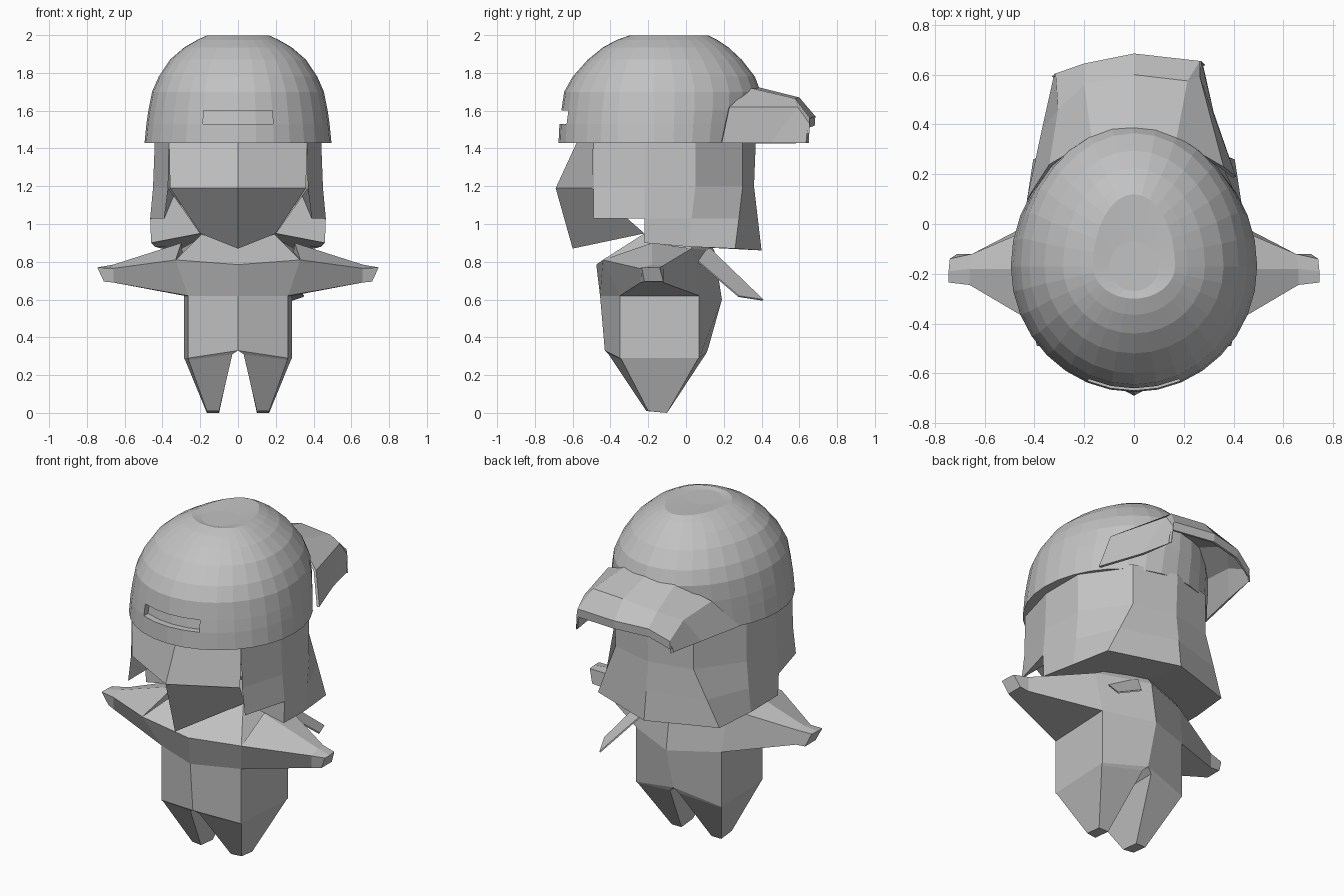
import bpy, bmesh, math

if "Cube" in bpy.data.objects:
    bpy.data.objects.remove(bpy.data.objects["Cube"])

grey = bpy.data.materials.new("grey")
grey.diffuse_color = (0.54, 0.54, 0.54, 1)
grey.use_nodes = True
grey.node_tree.nodes["Principled BSDF"].inputs["Base Color"].default_value = grey.diffuse_color


def finish(bm, name, both=False):
    """Optionally mirror across x, weld, orient and link the mesh."""
    if both:
        copy = bmesh.ops.duplicate(bm, geom=bm.verts[:] + bm.edges[:] + bm.faces[:])["geom"]
        for v in [g for g in copy if isinstance(g, bmesh.types.BMVert)]:
            v.co.x *= -1
        bmesh.ops.reverse_faces(bm, faces=[g for g in copy if isinstance(g, bmesh.types.BMFace)])
    bmesh.ops.remove_doubles(bm, verts=bm.verts[:], dist=0.001)
    bmesh.ops.recalc_face_normals(bm, faces=bm.faces[:])
    me = bpy.data.meshes.new(name)
    bm.to_mesh(me)
    bm.free()
    me.materials.append(grey)
    ob = bpy.data.objects.new(name, me)
    bpy.context.collection.objects.link(ob)
    return ob


def thicken(ob, amount):
    """Give an upward-facing sheet some thickness below it."""
    if sum(p.normal.z * p.area for p in ob.data.polygons) < 0:
        ob.data.flip_normals()
    ob.modifiers.new("thickness", "SOLIDIFY").thickness = amount


def skin(bm, strips, closed=False, caps=False):
    """Quads between neighbouring strips of equal length."""
    vs = [[bm.verts.new(p) for p in s] for s in strips]
    n = len(vs[0])
    for a, b in zip(vs, vs[1:]):
        for i in range(n if closed else n - 1):
            j = (i + 1) % n
            bm.faces.new((a[i], a[j], b[j], b[i]))
    if caps:
        bm.faces.new(vs[0])
        bm.faces.new(vs[-1])


def poly(bm, *pts):
    bm.faces.new([bm.verts.new(p) for p in pts])


# Cap dome: rings of (z, half width, front y, back y), longer towards the back
rings = [(1.43, .495, -.675, .36), (1.53, .485, -.67, .375), (1.6, .475, -.66, .39),
         (1.7, .455, -.645, .395), (1.78, .42, -.60, .365), (1.87, .36, -.52, .295),
         (1.935, .285, -.44, .225), (1.975, .215, -.365, .165), (1.998, .165, -.30, .12),
         (1.99, .1, -.27, -.07)]
SEG, MID = 32, -.17
bm = bmesh.new()
strips = []
for z, rx, y0, y1 in rings:
    ring = []
    for i in range(SEG):
        a = 2 * math.pi * i / SEG
        c = math.cos(a)
        ring.append((rx * math.sin(a), MID - c * ((MID - y0) if c > 0 else (y1 - MID)), z))
    strips.append(ring)
skin(bm, strips, closed=True, caps=True)
bmesh.ops.recalc_face_normals(bm, faces=bm.faces[:])
# Strap slot sunk into the front of the cap
slot = []
for f in bm.faces:
    c = f.calc_center_median()
    if 1.53 < c.z < 1.6 and abs(c.x) < .185 and c.y < -.4:
        slot.append(f)
ext = bmesh.ops.extrude_face_region(bm, geom=slot)["geom"]
bmesh.ops.translate(bm, vec=(0, .04, 0), verts=[g for g in ext if isinstance(g, bmesh.types.BMVert)])
bmesh.ops.delete(bm, geom=[f for f in slot if f.is_valid], context="FACES")
finish(bm, "cap_dome")

# Cap bill, arched over the back and slightly skewed, with a lip at its edge
bm = bmesh.new()
columns = [[(.41, .19, 1.43), (.32, .45, 1.43), (.275, .65, 1.43)],
           [(.36, .23, 1.62), (.265, .59, 1.62), (.27, .655, 1.53)],
           [(.17, .34, 1.72), (.215, .575, 1.665), (.265, .655, 1.56)],
           [(0, .36, 1.73), (0, .6, 1.67), (0, .685, 1.57)],
           [(-.17, .34, 1.71), (-.2, .56, 1.63), (-.2, .645, 1.56)],
           [(-.34, .24, 1.61), (-.305, .46, 1.57), (-.315, .605, 1.5)],
           [(-.43, .10, 1.43), (-.37, .38, 1.43), (-.32, .605, 1.43)]]
for i, col in enumerate(columns):
    x, y, z = col[-1]
    col.append((x, y - .004, max(z - .05, 1.43 - .002 * (i in (0, 6)))))
skin(bm, columns)
thicken(finish(bm, "cap_bill"), .015)

# Head: side panels, back and underside
bm = bmesh.new()
front = [(.365, -.49, 1.45), (.37, -.49, 1.19), (.39, -.49, 1.03)]
mid = [(.44, -.22, 1.45), (.45, -.22, 1.19), (.465, -.22, 1.03)]
skin(bm, [front, mid])
skin(bm, [mid + [(.46, -.22, .9)],
          [(.44, .05, 1.45), (.44, .05, 1.2), (.44, .03, 1.03), (.44, .01, .88)],
          [(.26, .30, 1.45), (.26, .30, 1.2), (.335, .28, 1.03), (.405, .26, .87)],
          [(0, .37, 1.45), (0, .36, 1.2), (0, .38, 1.03), (0, .4, .86)]])
poly(bm, (.46, -.22, .9), (.44, .01, .88), (.405, .26, .87), (0, .4, .86), (0, -.22, .95), (.2, -.22, .95))
# Jaw wall and open corner behind the mouth
poly(bm, mid[2], (.46, -.22, .9), (.2, -.22, .95), (.34, -.22, 1.15), (.39, -.22, 1.03))
poly(bm, front[2], mid[2], (.39, -.22, 1.03))
poly(bm, front[1], front[2], (.39, -.22, 1.03), (.34, -.22, 1.15))
finish(bm, "head", True)

# Face wedge with pointed chin
bm = bmesh.new()
skin(bm, [[(0, -.57, 1.45), (0, -.69, 1.19), (0, -.6, .87), (0, -.22, .95)],
          [(.365, -.49, 1.45), (.36, -.495, 1.19), (.2, -.22, .95), (.2, -.22, .95)]])
finish(bm, "face", True)

# Torso with a ridge down front and back
bm = bmesh.new()
skin(bm, [[(0, -.43, .33), (0, -.455, .62), (0, -.475, .785), (0, -.22, .95)],
          [(.265, -.35, .29), (.265, -.35, .62), (.33, -.44, .81), (.19, -.22, .95)],
          [(.285, .07, .29), (.285, .07, .62), (.3, .03, .87), (.19, .03, .93)],
          [(0, .12, .35), (0, .19, .6), (0, .15, .86), (0, .1, .93)]])
finish(bm, "torso", True)

# Tapered legs
bm = bmesh.new()
skin(bm, [[(0, -.43, .33), (.265, -.35, .29), (.285, .07, .29), (0, .12, .35)],
          [(.03, -.41, .31), (.262, -.34, .28), (.28, .06, .28), (.03, .11, .32)],
          [(.1, -.21, .01), (.165, -.2, .01), (.165, -.1, 0), (.1, -.1, 0)]],
     closed=True, caps=True)
finish(bm, "legs", True)

# Arms spread to the sides
bm = bmesh.new()
skin(bm, [[(.33, -.44, .81), (.3, -.18, .9), (.3, .03, .87), (.285, .07, .62), (.265, -.35, .62)],
          [(.66, -.245, .765), (.66, -.18, .785), (.65, -.12, .78), (.65, -.12, .69), (.66, -.24, .69)],
          [(.745, -.235, .77), (.745, -.19, .77), (.74, -.14, .77), (.71, -.12, .695), (.71, -.22, .695)]],
     closed=True, caps=True)
finish(bm, "arms", True)

# Loose scarf end trailing behind
bm = bmesh.new()
poly(bm, (.08, .13, .87), (.2, .0, .86), (.35, .28, .62), (.29, .41, .6))
thicken(finish(bm, "scarf_end"), .008)
